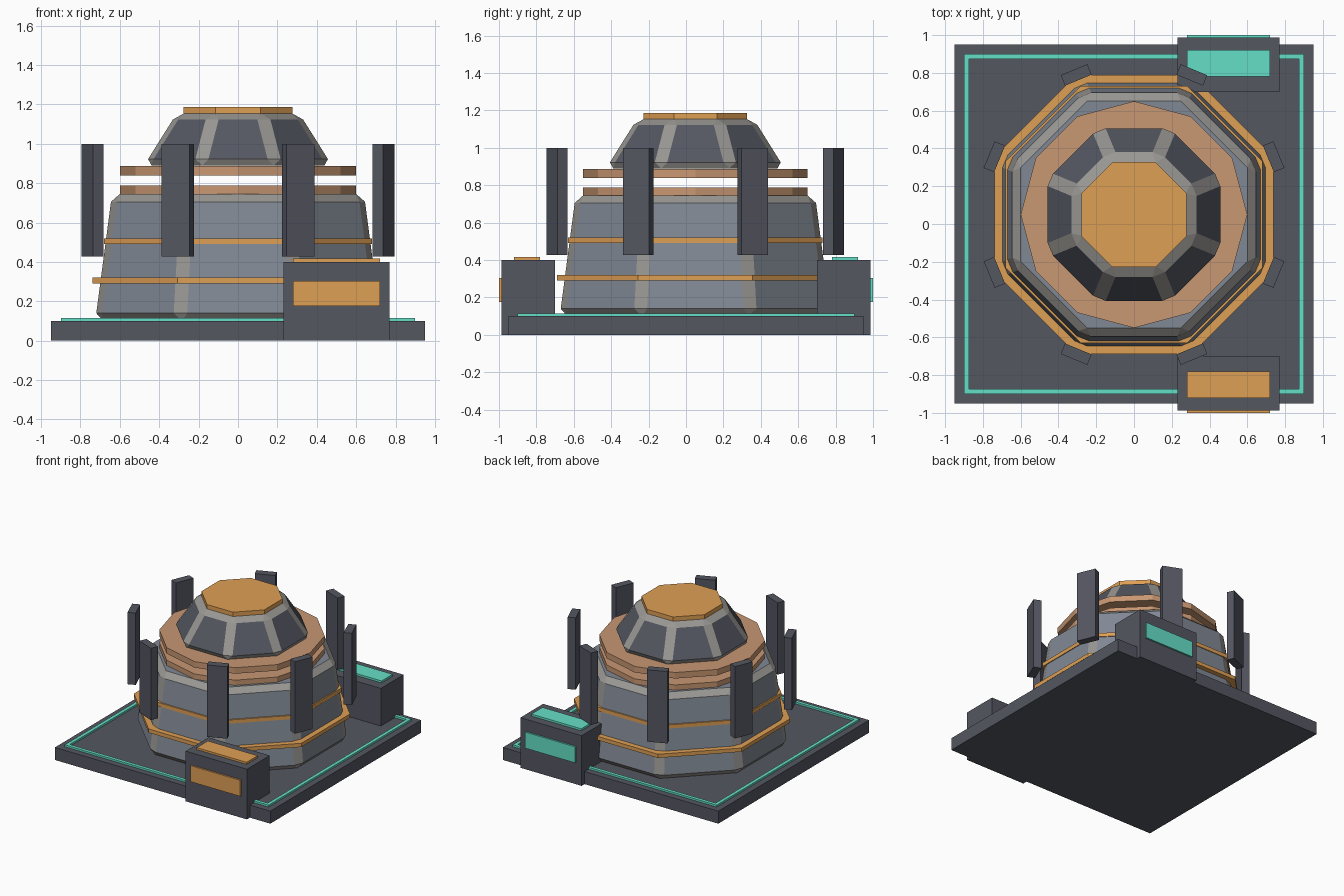
import bpy, math

if "Cube" in bpy.data.objects:
    bpy.data.objects.remove(bpy.data.objects["Cube"])

CY = 0.05  # the round tower sits slightly behind centre


def mat(name, r, g, b):
    m = bpy.data.materials.new(name)
    m.diffuse_color = (r, g, b, 1)
    m.use_nodes = True
    m.node_tree.nodes["Principled BSDF"].inputs["Base Color"].default_value = m.diffuse_color
    return m


DARK = mat("dark_metal", 0.09, 0.095, 0.12)
STEEL = mat("blue_steel", 0.22, 0.25, 0.30)
TRIM = mat("worn_edge", 0.32, 0.31, 0.29)
AMBER = mat("amber", 0.74, 0.35, 0.09)
COPPER = mat("copper", 0.58, 0.31, 0.17)
TEAL = mat("teal", 0.13, 0.74, 0.57)


def box(name, x0, x1, y0, y1, z0, z1, m):
    bpy.ops.mesh.primitive_cube_add(size=1, location=((x0 + x1) / 2, (y0 + y1) / 2, (z0 + z1) / 2))
    o = bpy.context.object
    o.name = name
    o.scale = (x1 - x0, y1 - y0, z1 - z0)
    bpy.ops.object.transform_apply(location=False, rotation=False, scale=True)
    o.data.materials.append(m)
    return o


def drum(name, sides, r0, r1, z0, z1, m, turn=0.0, bevel=0.0):
    bpy.ops.mesh.primitive_cone_add(vertices=sides, radius1=r0, radius2=r1, depth=z1 - z0,
                                    location=(0, CY, (z0 + z1) / 2), rotation=(0, 0, turn))
    o = bpy.context.object
    o.name = name
    o.data.materials.append(m)
    if bevel:
        o.data.materials.append(TRIM)
        b = o.modifiers.new("edge_bevel", 'BEVEL')
        b.width = bevel
        b.segments = 1
        b.material = 1
    return o


EIGHTH = math.pi / 8
C8 = math.cos(EIGHTH)

# Base plate and glowing border
box("base_plate", -0.95, 0.95, -0.95, 0.95, 0, 0.10, DARK)
for s, side in ((-1, "a"), (1, "b")):
    lo, hi = sorted((s * 0.873, s * 0.90))
    box("border_x_" + side, -0.90, 0.90, lo, hi, 0.095, 0.115, TEAL)
    box("border_y_" + side, lo, hi, -0.873, 0.873, 0.095, 0.115, TEAL)

# Tower body with two bands
drum("tower_body", 8, 0.725 / C8, 0.64 / C8, 0.10, 0.745, STEEL, EIGHTH, 0.04)
drum("lower_band", 8, 0.80, 0.80, 0.29, 0.32, AMBER, EIGHTH)
drum("upper_band", 8, 0.736, 0.736, 0.49, 0.52, AMBER, EIGHTH)

# Floating copper discs
drum("lower_disc", 12, 0.60, 0.60, 0.74, 0.787, COPPER)
drum("upper_disc", 12, 0.60, 0.60, 0.838, 0.886, COPPER)

# Cap and lid
drum("cap", 8, 0.477 / C8, 0.311 / C8, 0.89, 1.155, DARK, EIGHTH, 0.038)
drum("lid", 8, 0.30, 0.30, 1.15, 1.187, AMBER, EIGHTH)

# Ring of upright fins
for i in range(8):
    a = EIGHTH + i * math.pi / 4
    f = box("fin_%d" % i, -0.03, 0.03, -0.076, 0.076, 0.427, 1.0, DARK)
    f.location.x = 0.80 * math.cos(a)
    f.location.y = CY + 0.80 * math.sin(a)
    f.rotation_euler.z = a

# Input and output ports, front and back
for s, name, m in ((-1, "front_port", AMBER), (1, "back_port", TEAL)):
    def span(a, b):
        return sorted((s * a, s * b))
    box(name, 0.23, 0.77, *span(0.70, 0.987), 0, 0.40, DARK)
    box(name + "_screen", 0.28, 0.72, *span(0.97, 1.0), 0.175, 0.303, m)
    box(name + "_top_panel", 0.28, 0.72, *span(0.78, 0.92), 0.39, 0.416, m)
